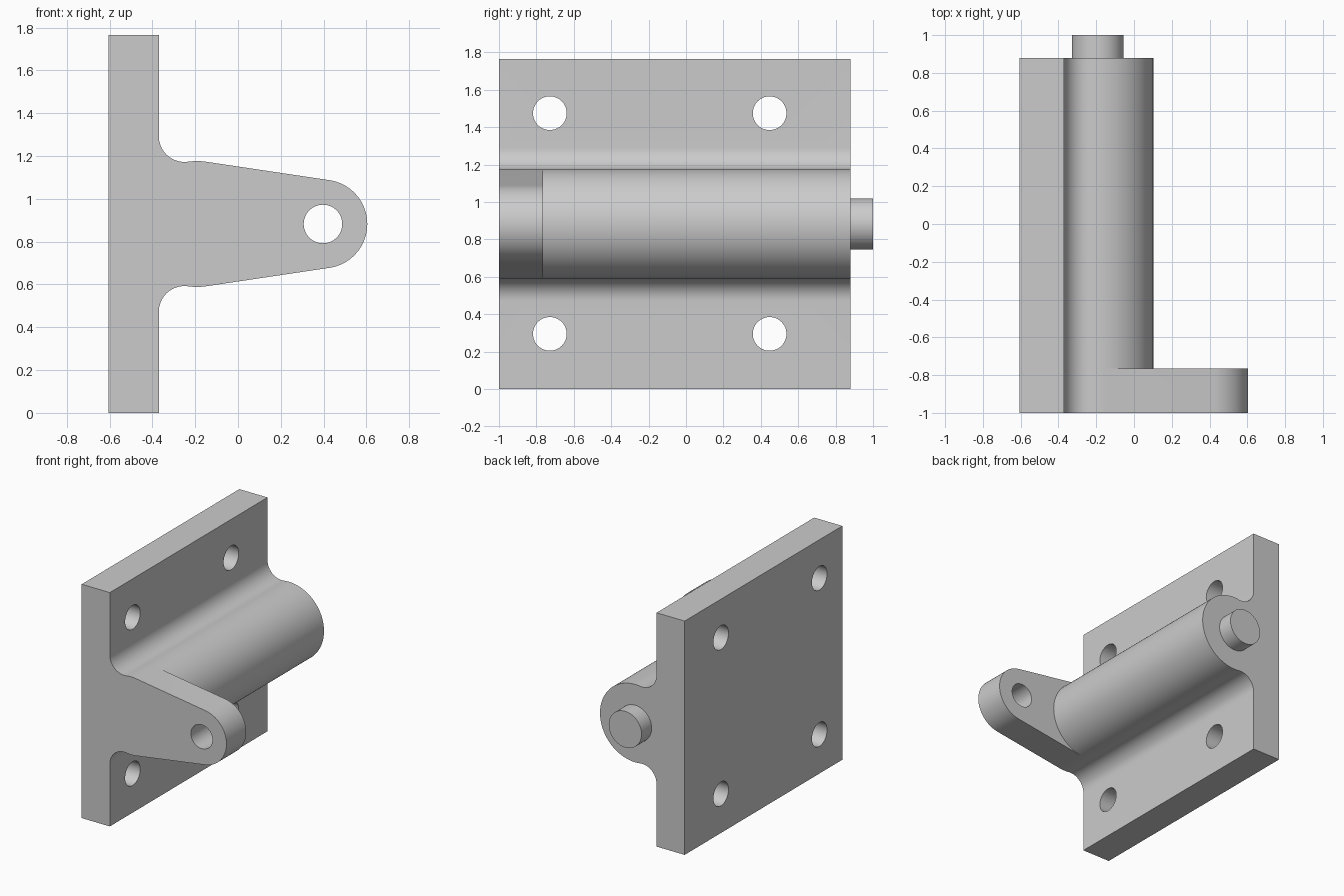
import bpy, bmesh
from math import sin, cos, acos, atan2, radians, pi
from mathutils import Vector, Matrix

cube = bpy.data.objects.get("Cube")
if cube:
    bpy.data.objects.remove(cube)

# Main dimensions
HEIGHT = 1.765
MID = HEIGHT / 2
BACK_X, FACE_X = -0.605, -0.37
FRONT_Y, REAR_Y, ARM_Y = -1.0, 0.88, -0.765
BOSS_X, BOSS_R = -0.192, 0.294
TIP_X, TIP_R = 0.397, 0.207
FILLET_R, HOLE_R, PIN_R = 0.12, 0.09, 0.137

grey = bpy.data.materials.new("grey metal")
grey.use_nodes = True
grey.diffuse_color = (0.6, 0.6, 0.6, 1)
grey.node_tree.nodes["Principled BSDF"].inputs["Base Color"].default_value = (0.6, 0.6, 0.6, 1)


def arc(x, z, r, start, end, steps):
    angles = [start + (end - start) * i / steps for i in range(steps + 1)]
    return [(x + r * cos(a), z + r * sin(a)) for a in angles]


def finish(name, bm):
    bmesh.ops.recalc_face_normals(bm, faces=bm.faces)
    mesh = bpy.data.meshes.new(name)
    bm.to_mesh(mesh)
    bm.free()
    mesh.materials.append(grey)
    obj = bpy.data.objects.new(name, mesh)
    bpy.context.collection.objects.link(obj)
    return obj


def prism(name, profile, y0, y1):
    """Extrude an x-z profile along y."""
    bm = bmesh.new()
    face = bm.faces.new([bm.verts.new((x, y0, z)) for x, z in profile])
    out = bmesh.ops.extrude_face_region(bm, geom=[face])
    moved = [v for v in out["geom"] if isinstance(v, bmesh.types.BMVert)]
    bmesh.ops.translate(bm, verts=moved, vec=(0, y1 - y0, 0))
    return finish(name, bm)


def rod(name, centre, radius, depth, axis):
    bm = bmesh.new()
    turn = Vector((0, 0, 1)).rotation_difference(Vector(axis)).to_matrix().to_4x4()
    bmesh.ops.create_cone(bm, cap_ends=True, segments=64, radius1=radius, radius2=radius,
                          depth=depth, matrix=Matrix.Translation(centre) @ turn)
    return finish(name, bm)


def combine(target, tool, operation):
    mod = target.modifiers.new(operation.lower(), 'BOOLEAN')
    mod.operation = operation
    mod.solver = 'EXACT'
    mod.object = tool
    bpy.context.view_layer.objects.active = target
    bpy.ops.object.modifier_apply(modifier=mod.name)
    bpy.data.objects.remove(tool)


# Plate with the round boss blended in by concave fillets
fillet_x = FACE_X + FILLET_R
reach = BOSS_R + FILLET_R
rise = (reach ** 2 - (BOSS_X - fillet_x) ** 2) ** 0.5
join = atan2(rise, fillet_x - BOSS_X)
tangent = acos((BOSS_R - TIP_R) / (TIP_X - BOSS_X))
upper = arc(fillet_x, MID + rise, FILLET_R, pi, pi + join, 16)
upper += arc(BOSS_X, MID, BOSS_R, join, tangent, 6)[1:]
upper += arc(BOSS_X, MID, BOSS_R, tangent, 0, 20)[1:]
lower = [(x, HEIGHT - z) for x, z in reversed(upper[:-1])]
profile = [(BACK_X, 0), (BACK_X, HEIGHT), (FACE_X, HEIGHT)] + upper + lower + [(FACE_X, 0)]
bracket = prism("bracket", profile, FRONT_Y, REAR_Y)

# Tapered arm at the front, tangent to the boss
top = (BOSS_X + BOSS_R * cos(tangent), MID + BOSS_R * sin(tangent))
tip = arc(TIP_X, MID, TIP_R, tangent, -tangent, 40)
arm = prism("arm", [(BOSS_X, MID), top] + tip + [(top[0], HEIGHT - top[1])], FRONT_Y, ARM_Y)
combine(bracket, arm, 'UNION')

# Arm hole and four bolt holes through the plate
combine(bracket, rod("arm_hole", (TIP_X, FRONT_Y, MID), HOLE_R, 1, (0, 1, 0)), 'DIFFERENCE')
for y in (-0.728, 0.447):
    for z in (0.295, HEIGHT - 0.29):
        hole = rod("bolt_hole", (BACK_X, y, z), HOLE_R, 1, (1, 0, 0))
        combine(bracket, hole, 'DIFFERENCE')

# Pin standing out of the rear end of the boss
pin = rod("pin", (BOSS_X, (REAR_Y + 1) / 2, MID), PIN_R, 1 - REAR_Y, (0, 1, 0))

for obj in (bracket, pin):
    bpy.ops.object.select_all(action='DESELECT')
    obj.select_set(True)
    bpy.context.view_layer.objects.active = obj
    bpy.ops.object.shade_smooth_by_angle(angle=radians(30))
